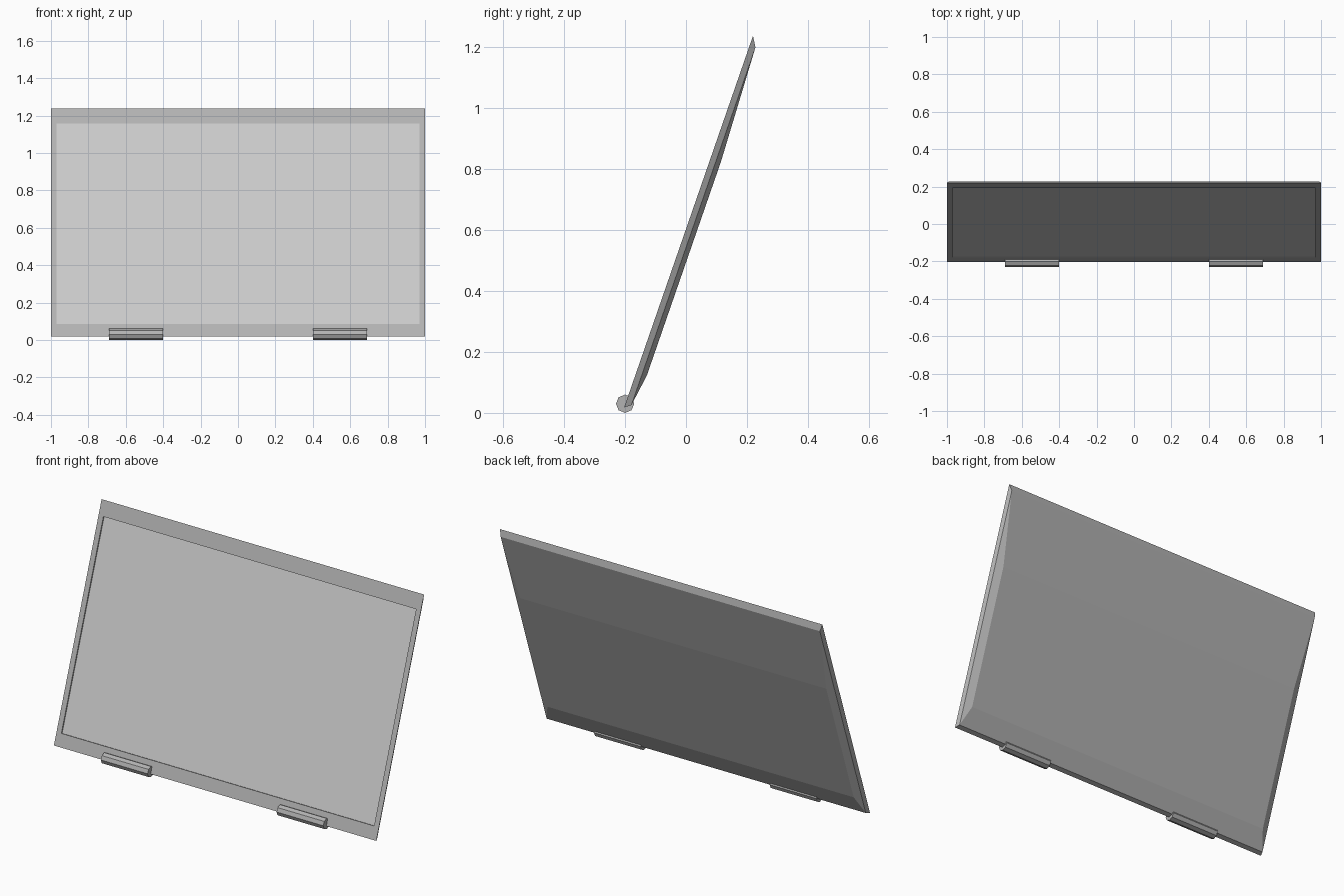
import bpy, bmesh, math
from mathutils import Matrix, Vector

if "Cube" in bpy.data.objects:
    bpy.data.objects.remove(bpy.data.objects["Cube"])

# Lid frame: local x = width, y = depth towards the back, z = up along the lid
up = Vector((0, 0.423, 1.22)).normalized()
back = Vector((0, up.z, -up.y))
LID = Matrix.Translation((0, -0.203, 0.018)) @ Matrix((
    (1, 0, 0, 0), (0, back.y, up.y, 0), (0, back.z, up.z, 0), (0, 0, 0, 1)))


def material(name, v):
    m = bpy.data.materials.new(name)
    m.diffuse_color = (v, v, v, 1)
    m.use_nodes = True
    m.node_tree.nodes["Principled BSDF"].inputs["Base Color"].default_value = m.diffuse_color
    return m


def add_object(name, bm, mat):
    bmesh.ops.recalc_face_normals(bm, faces=bm.faces)
    me = bpy.data.meshes.new(name)
    bm.to_mesh(me)
    bm.free()
    me.materials.append(mat)
    ob = bpy.data.objects.new(name, me)
    bpy.context.collection.objects.link(ob)
    return ob


def ring(bm, half, depth, low, high):
    pts = ((-half, low), (half, low), (half, high), (-half, high))
    return [bm.verts.new((x, depth, z)) for x, z in pts]


def stacked_rings(name, rings, mat):
    """Rectangular rings joined in order, closed at both ends."""
    bm = bmesh.new()
    loops = [ring(bm, *r) for r in rings]
    for a, b in zip(loops, loops[1:]):
        for i in range(4):
            j = (i + 1) % 4
            bm.faces.new((a[i], a[j], b[j], b[i]))
    bm.faces.new(loops[0])
    bm.faces.new(loops[-1])
    ob = add_object(name, bm, mat)
    ob.matrix_world = LID
    return ob


body = material("dark_grey", 0.45)
light = material("light_grey", 0.8)

# Lid shell: recess floor, bezel opening, front edge, rim, bulged back
lid = stacked_rings("lid_shell", [
    (0.97, 0.007, 0.071, 1.207),
    (0.97, 0.0, 0.071, 1.207),
    (1.0, 0.0, 0.0, 1.291),
    (0.99, 0.02, 0.015, 1.258),
    (0.95, 0.036, 0.123, 0.866)], body)

# The recess floor is the screen, in a lighter grey
lid.data.materials.append(light)
for f in lid.data.polygons:
    if all(abs(lid.data.vertices[i].co.y - 0.007) < 1e-4 for i in f.vertices):
        f.material_index = 1

# Eight-sided hinge barrels
for side, label in ((-1, "left"), (1, "right")):
    bm = bmesh.new()
    bmesh.ops.create_cone(bm, cap_ends=True, segments=8, radius1=0.03,
                          radius2=0.03, depth=0.29,
                          matrix=Matrix.Rotation(math.pi / 2, 4, 'Y'))
    hinge = add_object("hinge_" + label, bm, body)
    hinge.location = (side * 0.545, -0.2, 0.03)
